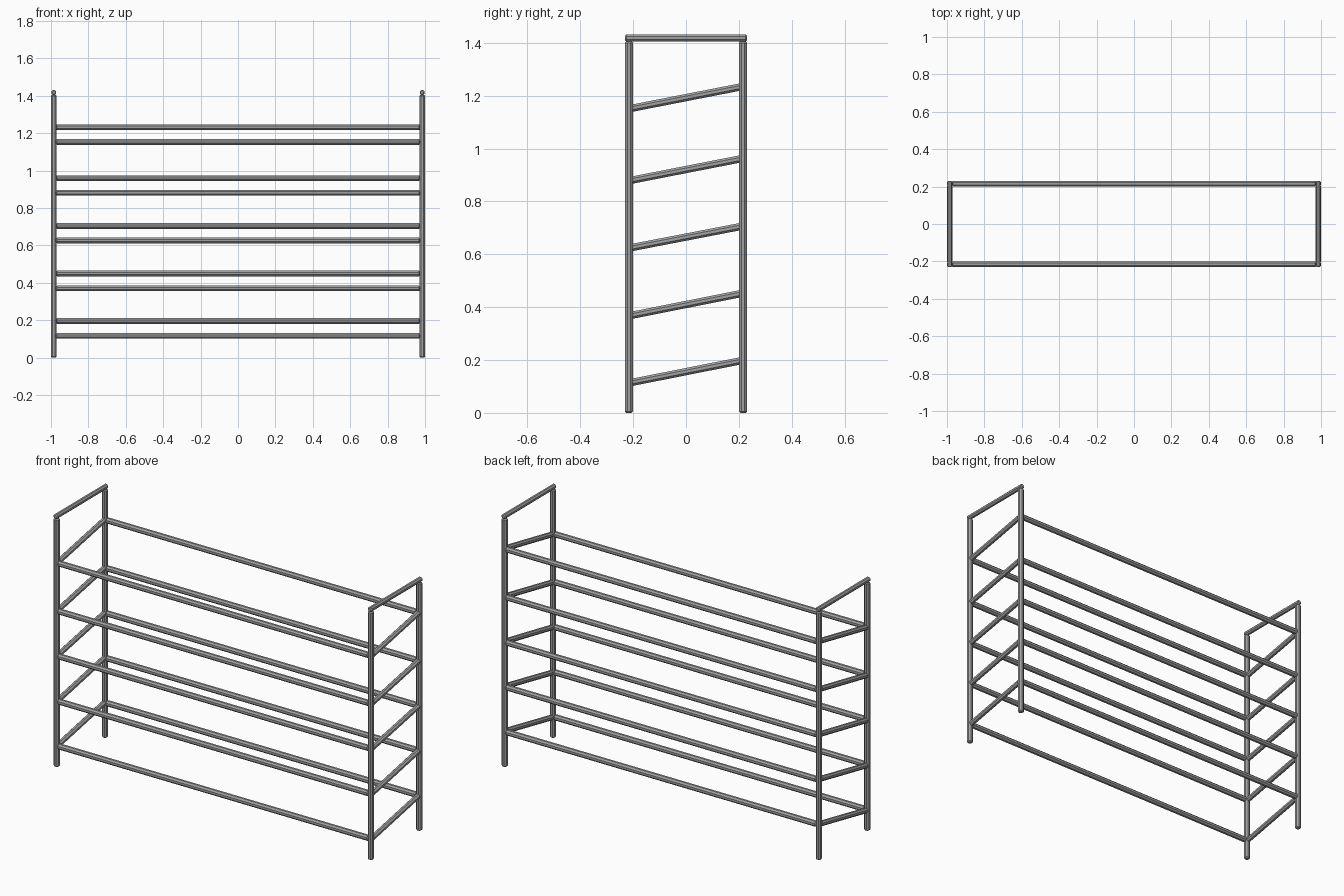
import bpy, bmesh, math
from mathutils import Matrix, Vector

if "Cube" in bpy.data.objects:
    bpy.data.objects.remove(bpy.data.objects["Cube"])

X, Y = 0.985, 0.216  # post centre lines

# dark grey metal
metal = bpy.data.materials.new("dark_metal")
metal.diffuse_color = (0.36, 0.36, 0.36, 1)
metal.use_nodes = True
metal.node_tree.nodes["Principled BSDF"].inputs["Base Color"].default_value = metal.diffuse_color


def bar(name, a, b, t=0.030, shear=0.0, chamfer=0.005):
    """Eight-sided bar from a to b, t wide; shear raises it along y with upright ends."""
    a, b = Vector(a), Vector(b)
    d = b - a
    bm = bmesh.new()
    bmesh.ops.create_cone(bm, cap_ends=True, segments=8, depth=d.length,
                          radius1=t / 2 / math.cos(math.pi / 8),
                          radius2=t / 2 / math.cos(math.pi / 8),
                          matrix=Matrix.Rotation(math.pi / 8, 4, 'Z'))
    # chamfer the two end rims
    if chamfer:
        rims = [e for e in bm.edges if abs(e.verts[0].co.z - e.verts[1].co.z) < 1e-4]
        bmesh.ops.bevel(bm, geom=rims, offset=chamfer, segments=1, affect='EDGES')
    bm.transform(Vector((0, 0, 1)).rotation_difference(d.normalized()).to_matrix().to_4x4())
    for v in bm.verts:
        v.co.z += shear * v.co.y
    me = bpy.data.meshes.new(name)
    bm.to_mesh(me)
    bm.free()
    me.materials.append(metal)
    o = bpy.data.objects.new(name, me)
    o.location = (a + b) / 2
    bpy.context.collection.objects.link(o)


# front and back heights of each sloping shelf
shelves = [(0.116, 0.196), (0.370, 0.450), (0.626, 0.704), (0.881, 0.960), (1.153, 1.232)]

# end frames: two posts, a top bar and sloping side bars
for s, side in ((-1, "left"), (1, "right")):
    x = s * X
    bar(f"{side}_front_post", (x, -Y, 0), (x, -Y, 1.405))
    bar(f"{side}_back_post", (x, Y, 0), (x, Y, 1.405))
    bar(f"{side}_top_bar", (x, -0.231, 1.418), (x, 0.231, 1.418), 0.026)
    for i, (zf, zb) in enumerate(shelves):
        z = (zf + zb) / 2
        bar(f"{side}_side_bar_{i + 1}", (x, -0.202, z), (x, 0.202, z), 0.028,
            shear=(zb - zf) / 0.404, chamfer=0)

# long shelf rails
for i, (zf, zb) in enumerate(shelves):
    bar(f"front_rail_{i + 1}", (-0.973, -Y, zf), (0.973, -Y, zf))
    bar(f"back_rail_{i + 1}", (-0.973, Y, zb), (0.973, Y, zb))
